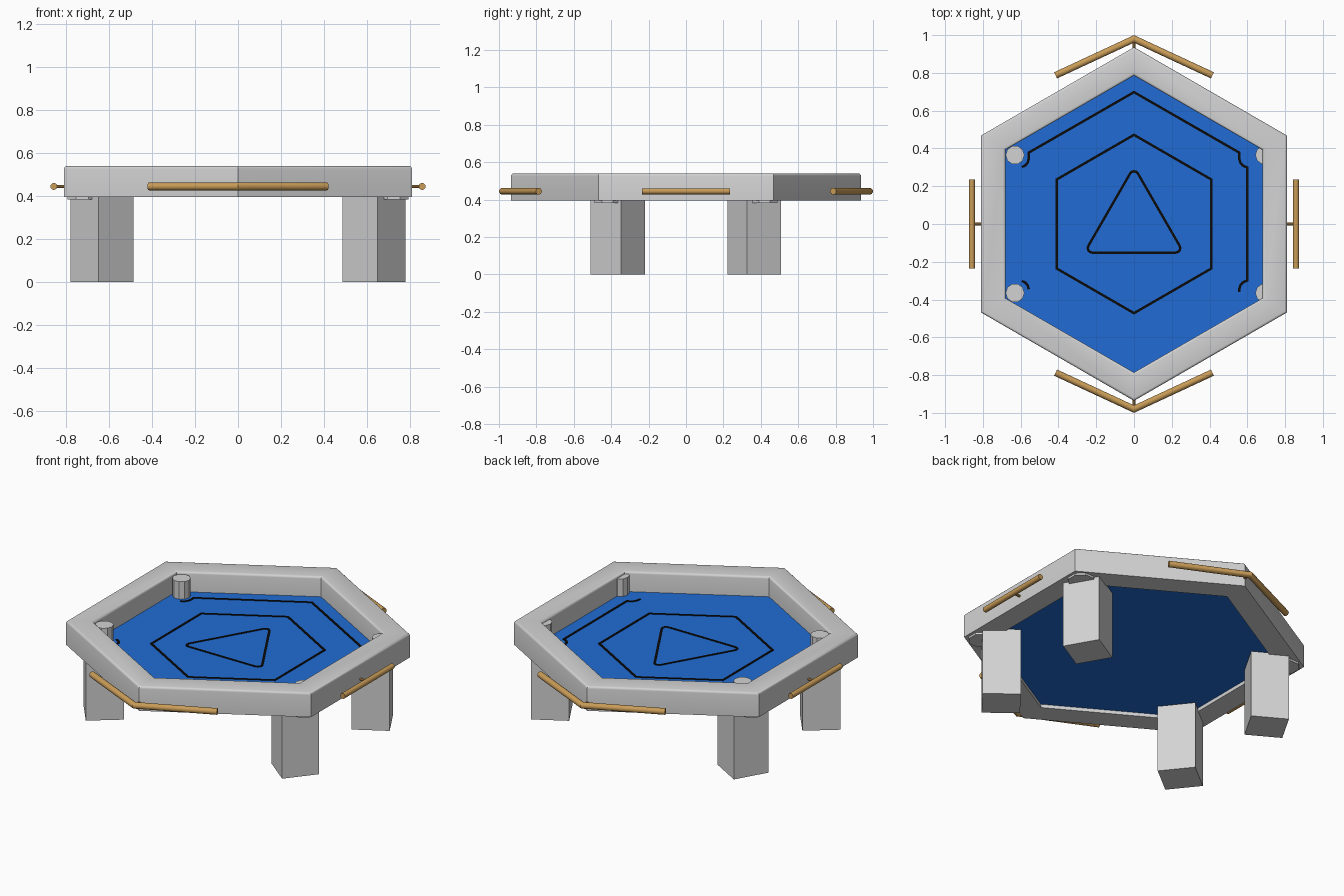
import bpy, bmesh, math
from mathutils import Vector

if "Cube" in bpy.data.objects:
    bpy.data.objects.remove(bpy.data.objects["Cube"])


def material(name, rgb):
    m = bpy.data.materials.new(name)
    m.diffuse_color = (*rgb, 1)
    m.use_nodes = True
    m.node_tree.nodes["Principled BSDF"].inputs["Base Color"].default_value = m.diffuse_color
    return m


GREY = material("light grey", (0.65, 0.65, 0.65))
BLUE = material("blue", (0.015, 0.15, 0.66))
BLACK = material("black", (0.003, 0.003, 0.003))
BRASS = material("brass", (0.58, 0.33, 0.095))


def make(name, bm, mat, smooth=False):
    bmesh.ops.recalc_face_normals(bm, faces=bm.faces)
    me = bpy.data.meshes.new(name)
    bm.to_mesh(me)
    bm.free()
    me.materials.append(mat)
    ob = bpy.data.objects.new(name, me)
    bpy.context.collection.objects.link(ob)
    if smooth:
        bpy.ops.object.select_all(action='DESELECT')
        ob.select_set(True)
        bpy.context.view_layer.objects.active = ob
        bpy.ops.object.shade_smooth_by_angle(angle=math.radians(35))
    return ob


def hexagon(r):
    return [Vector((r * math.sin(i * math.pi / 3), r * math.cos(i * math.pi / 3))) for i in range(6)]


def prism(name, pts, z0, z1, mat):
    bm = bmesh.new()
    f = bm.faces.new([bm.verts.new((p[0], p[1], z0)) for p in pts])
    ext = bmesh.ops.extrude_face_region(bm, geom=[f])["geom"]
    bmesh.ops.translate(bm, vec=(0, 0, z1 - z0), verts=[v for v in ext if isinstance(v, bmesh.types.BMVert)])
    return make(name, bm, mat)


def polygon(cx, cy, r, n, turn):
    return [(cx + r * math.cos(turn + i * math.tau / n), cy + r * math.sin(turn + i * math.tau / n)) for i in range(n)]


def line(name, pts, width, z, closed):
    """Flat painted stripe with mitred corners."""
    pts = [Vector(p) for p in pts]
    n = len(pts)
    bm = bmesh.new()
    pairs = []
    for i, p in enumerate(pts):
        a = pts[i - 1] if closed or i > 0 else p
        b = pts[(i + 1) % n] if closed or i < n - 1 else p
        d1 = (p - a) if a != p else (b - p)
        d2 = (b - p) if b != p else (p - a)
        n1 = Vector((-d1.y, d1.x)).normalized()
        n2 = Vector((-d2.y, d2.x)).normalized()
        m = (n1 + n2).normalized()
        m *= width / 2 / max(m.dot(n1), 0.4)
        pairs.append([bm.verts.new((*(p + s * m), z)) for s in (1, -1)])
    for i in range(n if closed else n - 1):
        (a, b), (c, d) = pairs[i], pairs[(i + 1) % n]
        bm.faces.new((a, b, d, c))
    for f in bm.faces:
        f.normal_update()
        if f.normal.z < 0:
            f.normal_flip()
    ext = bmesh.ops.extrude_face_region(bm, geom=bm.faces[:])["geom"]
    bmesh.ops.translate(bm, vec=(0, 0, 0.003), verts=[v for v in ext if isinstance(v, bmesh.types.BMVert)])
    return make(name, bm, BLACK)


def rod(name, pts, r, n=16):
    """Round bar swept along horizontal points, mitred at bends."""
    pts = [Vector(p) for p in pts]
    bm = bmesh.new()
    rings = []
    for i, p in enumerate(pts):
        d1 = (p - pts[i - 1]).normalized() if i else (pts[1] - p).normalized()
        d2 = (pts[i + 1] - p).normalized() if i < len(pts) - 1 else d1
        t = (d1 + d2).normalized()
        side = Vector((-t.y, t.x, 0)) / t.dot(d1)
        rings.append([bm.verts.new(p + r * (math.cos(k * math.tau / n) * side + Vector((0, 0, math.sin(k * math.tau / n)))))
                      for k in range(n)])
    for a, b in zip(rings, rings[1:]):
        for k in range(n):
            bm.faces.new((a[k], a[(k + 1) % n], b[(k + 1) % n], b[k]))
    bm.faces.new(rings[0])
    bm.faces.new(rings[-1])
    return make(name, bm, BRASS, True)


# Hexagonal frame with softened horizontal edges
bm = bmesh.new()
section = [(0.936, 0.395), (0.936, 0.54), (0.786, 0.54), (0.786, 0.395)]
loops = [[bm.verts.new((*p, z)) for p in hexagon(r)] for r, z in section]
for j in range(4):
    a, b = loops[j], loops[(j + 1) % 4]
    for i in range(6):
        bm.faces.new((a[i], a[(i + 1) % 6], b[(i + 1) % 6], b[i]))
rims = [e for e in bm.edges if e.verts[0].co.z > 0.5 and e.verts[1].co.z > 0.5
        and abs(e.verts[0].co.xy.length - e.verts[1].co.xy.length) < 0.01]
bmesh.ops.bevel(bm, geom=rims, offset=0.013, segments=3, profile=0.5, affect='EDGES')
make("frame", bm, GREY, True)

# Sunken floor
FLOOR = 0.42
prism("floor", hexagon(0.80), FLOOR - 0.004, FLOOR, BLUE)

# Legs, corner pads under the frame, and posts in the inner corners
for sx, side in ((-1, "left"), (1, "right")):
    for sy, end, deg in ((-1, "front", 51.4), (1, "back", 30)):
        name = end + "_" + side
        pts = polygon(0.634, sy * 0.365, 0.147, 4, math.radians(deg + 45))
        prism(name + "_leg", [(sx * x, y) for x, y in pts], 0, 0.405, GREY)
        prism(name + "_pad", polygon(sx * 0.725, sy * 0.42, 0.075, 8, math.pi / 8), 0.383, 0.41, GREY)
        px = -0.63 if sx < 0 else 0.692
        prism(name + "_post", polygon(px, sy * 0.365, 0.05, 10, 0), 0.39, 0.525, GREY)

# Painted lines on the floor
W = 0.013
line("hexagon_line", hexagon(0.472), W, FLOOR, True)
tri = []
for i in range(3):
    a = math.pi / 2 + i * math.tau / 3
    c = Vector((math.cos(a), math.sin(a))) * 0.255
    tri += [c + 0.024 * Vector((math.cos(a + d), math.sin(a + d))) for d in (-1.047, -0.5, 0, 0.5, 1.047)]
line("triangle_line", tri, W, FLOOR, True)
# outer line: corner hooks, upper sides and right side
hook = [(0.557, 0.378), (0.557, 0.345), (0.563, 0.325), (0.576, 0.309), (0.6, 0.299)]
left_hook = [(-x, y) for x, y in hook[:4]] + [(-0.594, 0.302)]
line("outer_line", left_hook[::-1] + [(0, 0.698)] + hook + [(x, -y) for x, y in hook[::-1][:-1]] + [(0.557, -0.36)],
     W, FLOOR, False)
line("left_hook_line", [(x, -y) for x, y in left_hook[1:]] , W, FLOOR, False)

# Handles: straight at the sides, bent at front and back
HZ = 0.445
for s, side in ((-1, "left"), (1, "right")):
    rod(side + "_handle", [(s * 0.858, -0.235, HZ), (s * 0.858, 0.235, HZ)], 0.016)
    rod(side + "_handle_mount", [(s * 0.79, 0, HZ), (s * 0.858, 0, HZ)], 0.007, 10)
for s, side in ((-1, "front"), (1, "back")):
    rod(side + "_handle", [(-0.415, s * 0.787, HZ), (0, s * 0.98, HZ), (0.415, s * 0.787, HZ)], 0.018)
    rod(side + "_handle_mount", [(0, s * 0.91, HZ), (0, s * 0.98, HZ)], 0.007, 10)
